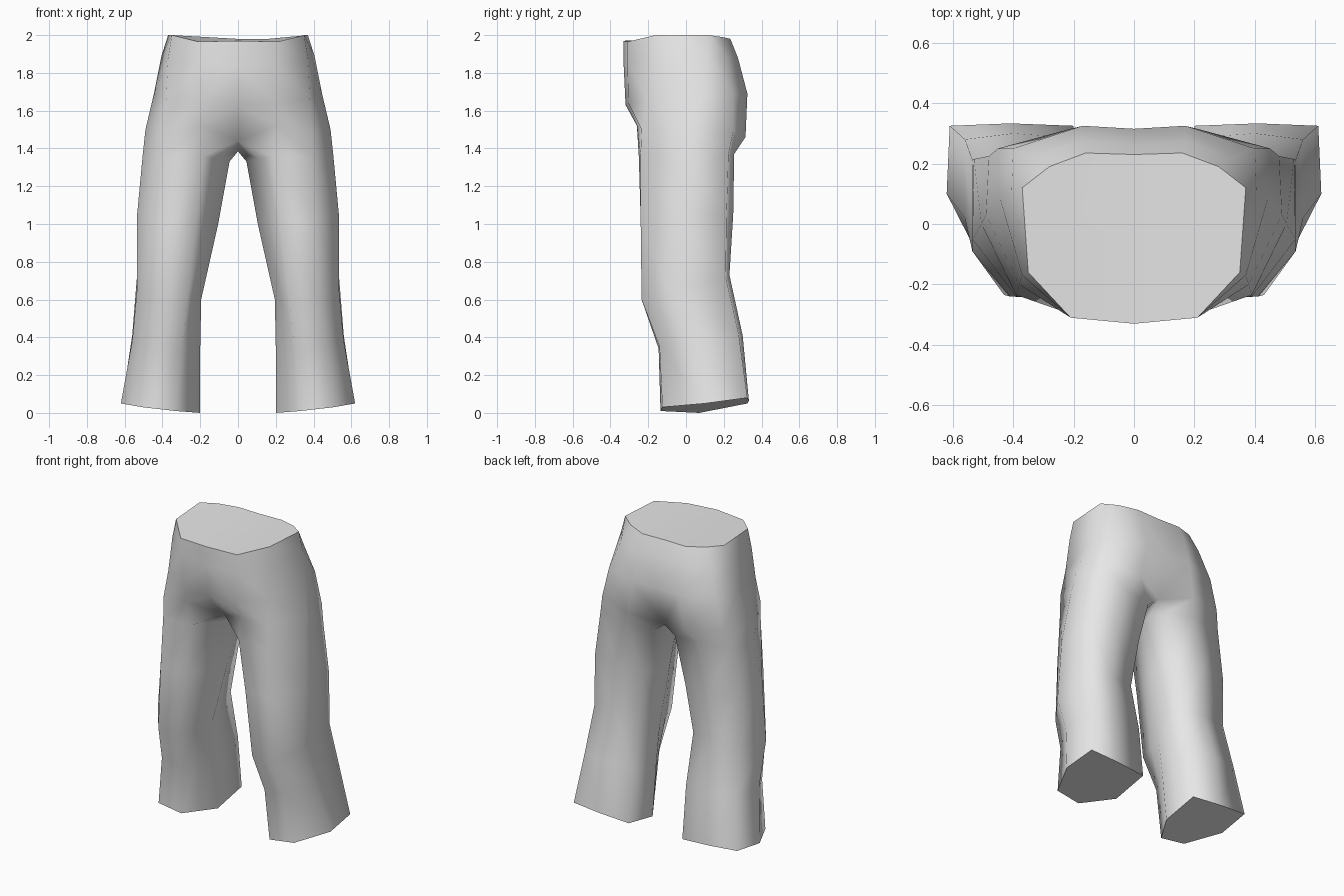
import bpy, bmesh
from mathutils import Vector

cube = bpy.data.objects.get("Cube")
if cube:
    bpy.data.objects.remove(cube, do_unlink=True)

# Single grey cloth material
mat = bpy.data.materials.new("grey cloth")
mat.use_nodes = True
GREY = (0.8, 0.8, 0.8, 1.0)
mat.diffuse_color = GREY
mat.node_tree.nodes["Principled BSDF"].inputs["Base Color"].default_value = GREY

# Half rings of the hips, from front centre round the side to back centre
HIPS = [
    [(0, -.33, 1.97), (.21, -.31, 1.965), (.35, -.16, 2), (.37, .12, 2),
     (.28, .19, 1.99), (.16, .235, 1.98), (0, .23, 1.98)],
    [(0, -.33, 1.84), (.21, -.31, 1.85), (.37, -.17, 1.88), (.405, .11, 1.89),
     (.33, .22, 1.88), (.17, .275, 1.88), (0, .265, 1.88)],
    [(0, -.32, 1.63), (.19, -.305, 1.64), (.38, -.2, 1.66), (.445, .09, 1.69),
     (.4, .25, 1.69), (.17, .325, 1.69), (0, .315, 1.69)],
    [(0, -.14, 1.44), (.2, -.26, 1.52), (.39, -.235, 1.5), (.49, .03, 1.5),
     (.45, .25, 1.49), (.21, .315, 1.46), (0, .23, 1.41)],
]
CROTCH = (0, .03, 1.385)

# Leg rings: front, outer front, outer, outer back, back, inner back, inner
LEG = [
    [(.18, -.25, 1.36), (.39, -.24, 1.36), (.505, 0, 1.36), (.48, .225, 1.37),
     (.27, .255, 1.37), (.075, .225, 1.35), (.045, .03, 1.33)],
    [(.22, -.235, 1.02), (.41, -.24, 1.02), (.535, -.05, 1.04), (.53, .215, 1.05),
     (.34, .25, 1.05), (.16, .235, 1.05), (.105, .03, 1.0)],
    [(.27, -.235, .6), (.43, -.235, .6), (.535, -.09, .65), (.535, .21, .72),
     (.37, .23, .73), (.205, .215, .73), (.195, 0, .6)],
    [(.3, -.145, .34), (.47, -.14, .35), (.56, .02, .38), (.56, .28, .41),
     (.4, .3, .41), (.2, .285, .4), (.2, .03, .35)],
    [(.33, -.135, .01), (.505, -.125, .03), (.62, .1, .05), (.61, .325, .08),
     (.41, .333, .065), (.2, .325, .05), (.2, .07, 0)],
]

bm = bmesh.new()


def bridge(a, b, closed):
    """Join two rings of equal length with quads."""
    n = len(a)
    for i in range(n if closed else n - 1):
        j = (i + 1) % n
        bm.faces.new((a[i], a[j], b[j], b[i]))


def leg_ring(points):
    """Close the ring with a midpoint between the inner and front points."""
    middle = (Vector(points[-1]) + Vector(points[0])) / 2
    return [bm.verts.new(p) for p in points + [middle]]


def cap(ring):
    """Close an opening and keep its rim sharp, except along the centre line."""
    for edge in bm.faces.new(ring).edges:
        edge.smooth = all(abs(v.co.x) < 0.001 for v in edge.verts)


# Hips and waist
hips = [[bm.verts.new(p) for p in ring] for ring in HIPS]
for a, b in zip(hips, hips[1:]):
    bridge(a, b, False)
cap(hips[0])

# Leg, starting from the loop that passes under the crotch
low = hips[-1]
legs = [low[1:] + [bm.verts.new(CROTCH), low[0]]] + [leg_ring(r) for r in LEG]
for a, b in zip(legs, legs[1:]):
    bridge(a, b, True)
cap(legs[-1])

# Mirror to the other side, with smooth cloth
bmesh.ops.mirror(bm, geom=bm.verts[:] + bm.edges[:] + bm.faces[:],
                 axis='X', merge_dist=0.001)
bmesh.ops.remove_doubles(bm, verts=bm.verts[:], dist=0.0005)
bmesh.ops.recalc_face_normals(bm, faces=bm.faces[:])
for face in bm.faces:
    face.smooth = True

mesh = bpy.data.meshes.new("trousers")
bm.to_mesh(mesh)
bm.free()
mesh.materials.append(mat)
trousers = bpy.data.objects.new("trousers", mesh)
bpy.context.collection.objects.link(trousers)
